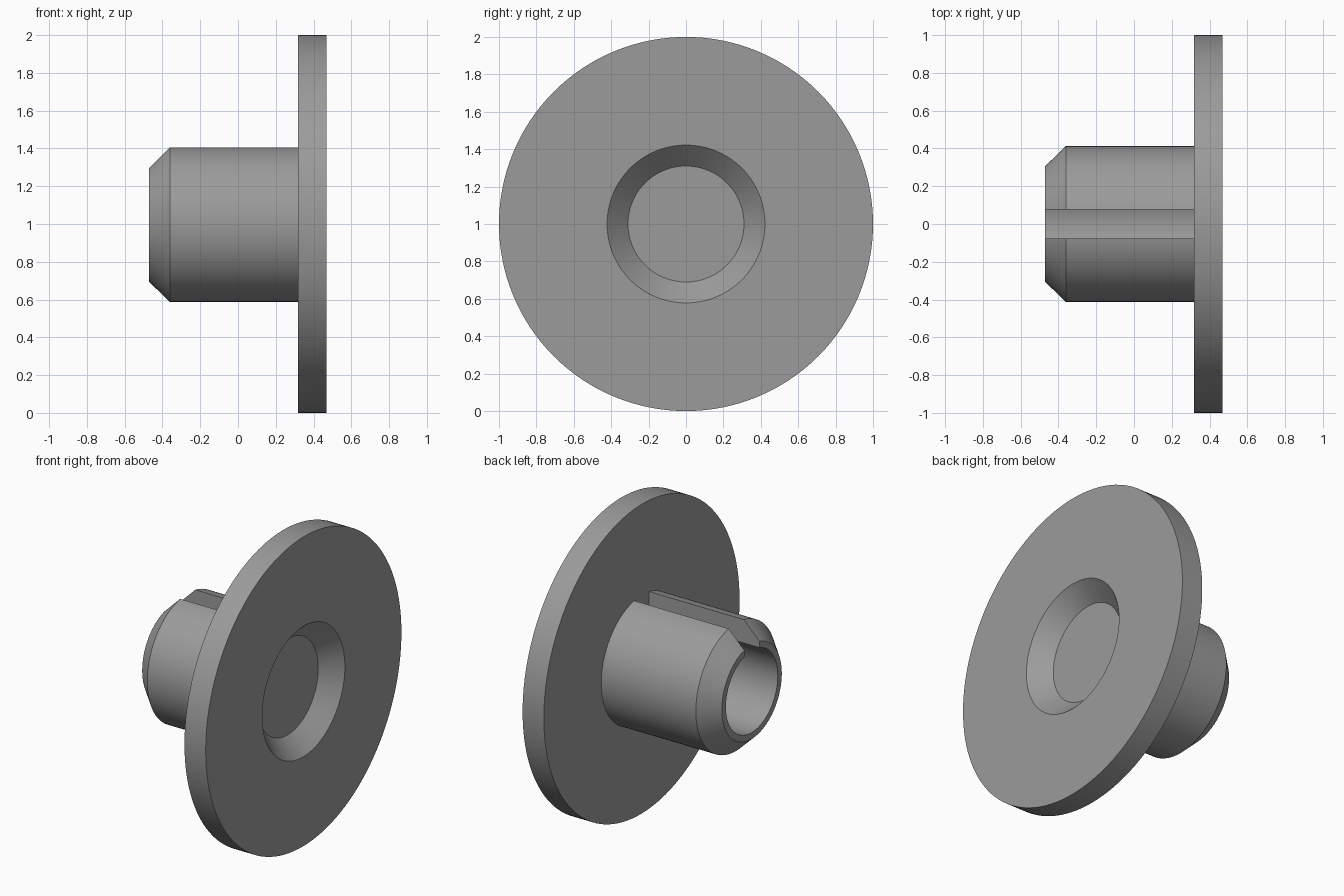
import bpy, bmesh
from math import asin, sin, cos, pi, radians

if "Cube" in bpy.data.objects:
    bpy.data.objects.remove(bpy.data.objects["Cube"])

SEG = 128
CZ = 1.0            # height of the shared axis, which runs along x

grey = bpy.data.materials.new("mid grey")
grey.diffuse_color = (0.33, 0.33, 0.33, 1)
grey.use_nodes = True
grey.node_tree.nodes["Principled BSDF"].inputs["Base Color"].default_value = grey.diffuse_color


def ring_point(x, r, a):
    """Point at angle a, measured from straight up around the x axis."""
    return (x, r * sin(a), CZ + r * cos(a))


def finish(bm, name):
    bmesh.ops.recalc_face_normals(bm, faces=bm.faces)
    me = bpy.data.meshes.new(name)
    bm.to_mesh(me)
    bm.free()
    me.materials.append(grey)
    ob = bpy.data.objects.new(name, me)
    bpy.context.collection.objects.link(ob)
    bpy.ops.object.select_all(action='DESELECT')
    ob.select_set(True)
    bpy.context.view_layer.objects.active = ob
    bpy.ops.object.shade_smooth_by_angle(angle=radians(30))


def bridge(bm, a, b, closed):
    n = len(a)
    for i in range(n if closed else n - 1):
        j = (i + 1) % n
        bm.faces.new((a[i], a[j], b[j], b[i]))


# Round plate with a tapered recess in its outer face
bm = bmesh.new()
profile = [(0.317, 1.0), (0.469, 1.0), (0.469, 0.422), (0.357, 0.31)]
rings = [[bm.verts.new(ring_point(x, r, 2 * pi * i / SEG)) for i in range(SEG)]
         for x, r in profile]
for a, b in zip(rings, rings[1:]):
    bridge(bm, a, b, True)
bm.faces.new(rings[0])       # back of plate
bm.faces.new(rings[-1])      # recess floor
finish(bm, "round_plate")

# Hollow barrel with chamfered tip and a straight slot along the top
HALF_SLOT = 0.077
bm = bmesh.new()
profile = [(0.317, 0.413), (-0.36, 0.413), (-0.471, 0.306),
           (-0.471, 0.265), (0.317, 0.265)]
rings = []
for x, r in profile:
    start = asin(HALF_SLOT / r)      # keeps the slot walls parallel
    span = 2 * (pi - start)
    rings.append([bm.verts.new(ring_point(x, r, start + span * i / SEG))
                  for i in range(SEG + 1)])
for a, b in zip(rings, rings[1:]):
    bridge(bm, a, b, False)
for end in (0, -1):                  # slot walls
    bm.faces.new([ring[end] for ring in rings])
finish(bm, "slotted_barrel")
